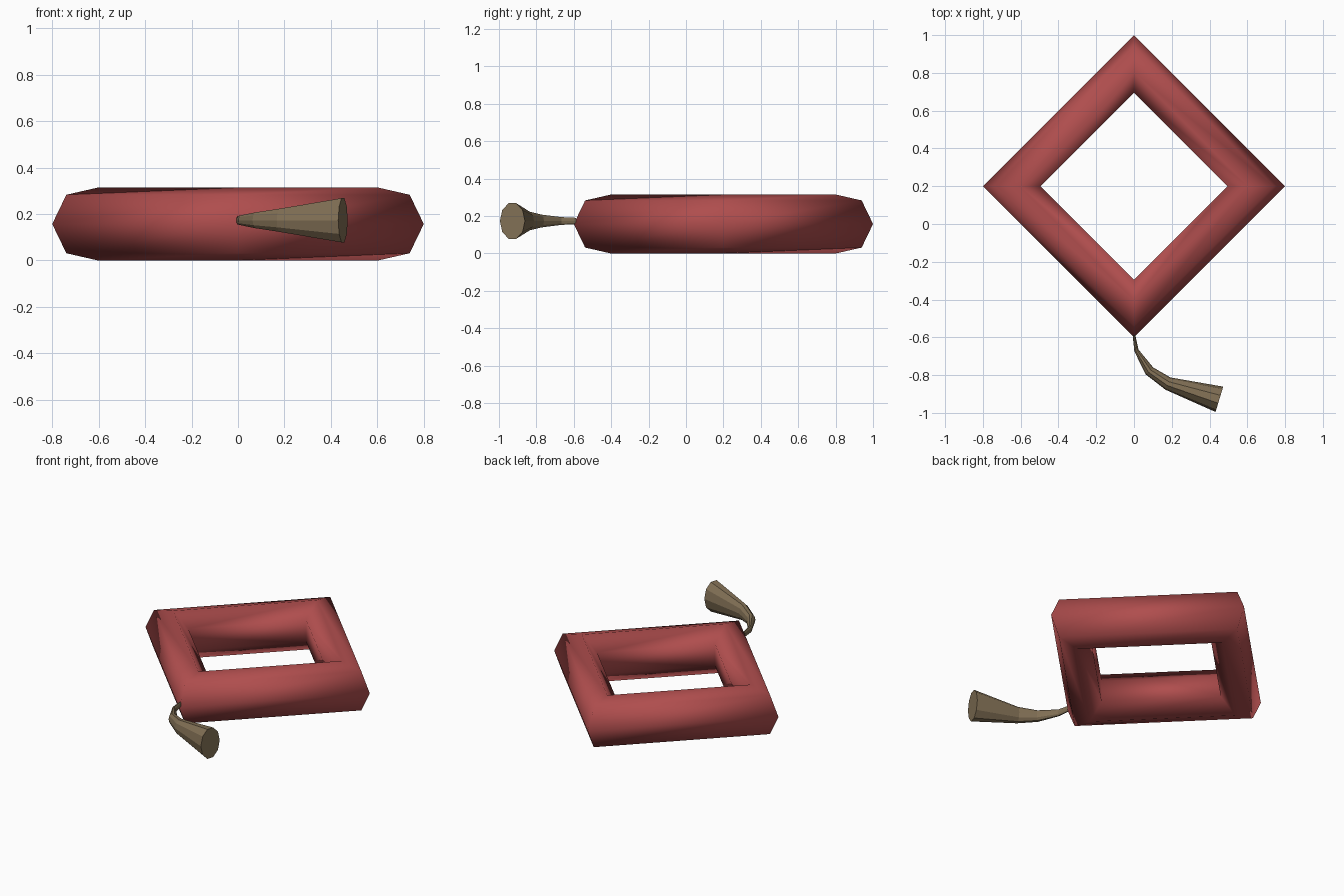
import bpy, bmesh
from math import cos, sin, pi
from mathutils import Vector

if "Cube" in bpy.data.objects:
    bpy.data.objects.remove(bpy.data.objects["Cube"])


def paint(obj, name, color):
    mat = bpy.data.materials.new(name)
    mat.diffuse_color = color
    mat.use_nodes = True
    mat.node_tree.nodes["Principled BSDF"].inputs["Base Color"].default_value = mat.diffuse_color
    obj.data.materials.append(mat)


# Square ring: four straight bars with a seven-sided section
bpy.ops.mesh.primitive_torus_add(major_segments=4, minor_segments=7,
                                 major_radius=0.639, minor_radius=0.161,
                                 location=(0, 0.2, 0.157))
ring = bpy.context.object
ring.name = "square_ring"
bpy.ops.object.shade_smooth()
paint(ring, "red", (0.43, 0.075, 0.075, 1))

# Curved flaring stem: x, y, half width, half height of each section
SIDES = 10
sections = [(0.0, -0.59, 0.007, 0.018),
            (0.013, -0.67, 0.012, 0.022),
            (0.082, -0.778, 0.027, 0.036),
            (0.18, -0.845, 0.035, 0.052),
            (0.452, -0.928, 0.07, 0.1)]
centres = [Vector((x, y, 0.173)) for x, y, w, h in sections]
bm = bmesh.new()
loops = []
for i, (x, y, w, h) in enumerate(sections):
    along = (centres[min(i + 1, len(centres) - 1)] - centres[max(i - 1, 0)]).normalized()
    side = along.cross(Vector((0, 0, 1)))
    loops.append([bm.verts.new(centres[i] + side * w * cos(2 * pi * k / SIDES)
                               + Vector((0, 0, h * sin(2 * pi * k / SIDES))))
                  for k in range(SIDES)])
for a, b in zip(loops, loops[1:]):
    for k in range(SIDES):
        n = (k + 1) % SIDES
        bm.faces.new((a[k], a[n], b[n], b[k]))
bm.faces.new(loops[0])
bm.faces.new(loops[-1])
bmesh.ops.recalc_face_normals(bm, faces=bm.faces)
mesh = bpy.data.meshes.new("flared_stem")
bm.to_mesh(mesh)
bm.free()
stem = bpy.data.objects.new("flared_stem", mesh)
bpy.context.collection.objects.link(stem)
paint(stem, "tan", (0.22, 0.16, 0.09, 1))
